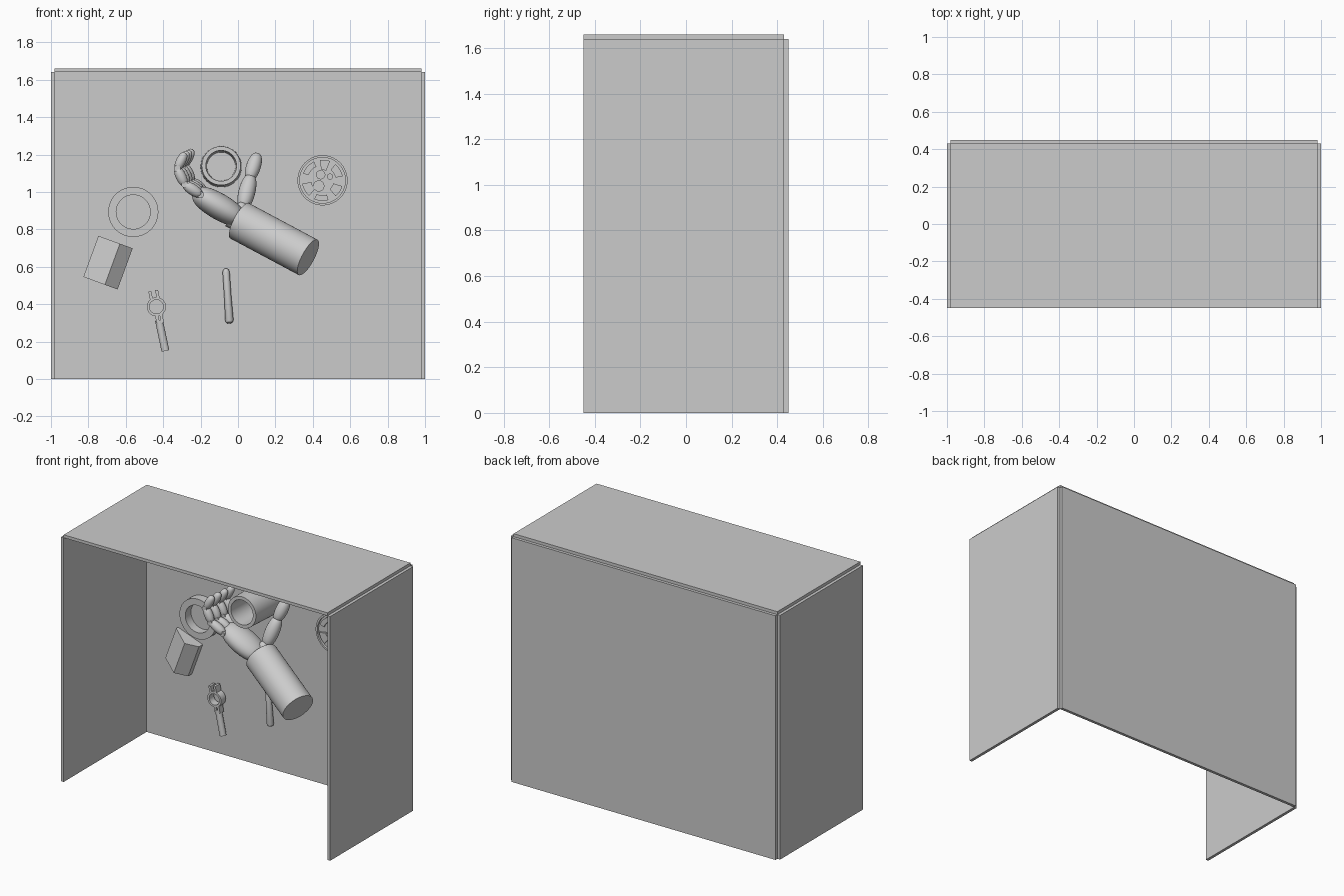
import bpy, bmesh
from math import cos, sin, pi
from mathutils import Vector

if "Cube" in bpy.data.objects:
    bpy.data.objects.remove(bpy.data.objects["Cube"])


def finish(name, bm, smooth=False):
    bmesh.ops.remove_doubles(bm, verts=bm.verts, dist=1e-5)
    bmesh.ops.recalc_face_normals(bm, faces=bm.faces)
    me = bpy.data.meshes.new(name)
    bm.to_mesh(me)
    bm.free()
    ob = bpy.data.objects.new(name, me)
    bpy.context.collection.objects.link(ob)
    if smooth:
        bpy.ops.object.select_all(action='DESELECT')
        ob.select_set(True)
        bpy.context.view_layer.objects.active = ob
        bpy.ops.object.shade_smooth_by_angle(angle=0.6)
    return ob


def box(name, lo, hi):
    bm = bmesh.new()
    bmesh.ops.create_cube(bm, size=1)
    for v in bm.verts:
        v.co = Vector(((a + b) / 2 + c * (b - a) for a, b, c in zip(lo, hi, v.co)))
    return finish(name, bm)


def lathe(name, p, q, profile, n=32, wide=1.0):
    """Turn (fraction along p-q, radius) points round the axis; wide stretches towards y."""
    p, q = Vector(p), Vector(q)
    w = (q - p).normalized()
    ref = Vector((0, 0, 1)) if abs(w.y) > 0.9 else Vector((0, 1, 0))
    v = (ref - w * ref.dot(w)).normalized()
    u = w.cross(v)
    bm = bmesh.new()
    rings = [[bm.verts.new(p.lerp(q, t) + r * (u * cos(2 * pi * i / n) + v * wide * sin(2 * pi * i / n)))
              for i in range(n)] for t, r in profile]
    for a, b in zip(rings, rings[1:]):
        for i in range(n):
            j = (i + 1) % n
            bm.faces.new((a[i], a[j], b[j], b[i]))
    return finish(name, bm, True)


def solid(name, p, q, r, n=32):
    return lathe(name, p, q, [(0, 0), (0, r), (1, r), (1, 0)], n)


def ring(name, p, q, ro, ri, n=48):
    return lathe(name, p, q, [(0, ri), (0, ro), (1, ro), (1, ri), (0, ri)], n)


def pod(name, p, q, r, n=20, wide=1.0):
    prof = [((1 - cos(pi * i / 12)) / 2, r * sin(pi * i / 12) ** 0.65 if 0 < i < 12 else 0) for i in range(13)]
    return lathe(name, p, q, prof, n, wide)


def prism(name, outline, y0, y1):
    """Extrude an x-z outline along y."""
    bm = bmesh.new()
    f = bm.faces.new([bm.verts.new((x, y0, z)) for x, z in outline])
    ext = bmesh.ops.extrude_face_region(bm, geom=[f])['geom']
    bmesh.ops.translate(bm, vec=(0, y1 - y0, 0), verts=[g for g in ext if isinstance(g, bmesh.types.BMVert)])
    return finish(name, bm)


# Booth panels
box("back_panel", (-0.98, 0.43, 0), (0.98, 0.45, 1.64))
box("top_panel", (-0.98, -0.45, 1.64), (0.98, 0.43, 1.66))
for s, side in ((-1, "left"), (1, "right")):
    box(side + "_panel", (min(s * .98, s), -0.45, 0), (max(s * .98, s), 0.43, 1.64))

# Forearm, wrist and palm
solid("forearm", (0.01, 0.235, 0.845), (0.375, 0.10, 0.65), 0.107, 64)
solid("wrist", (-0.04, 0.235, 0.87), (0.03, 0.23, 0.835), 0.06)
pod("palm", (0.03, 0.22, 0.845), (-0.235, 0.20, 1.0), 0.07, 32, 1.4)

# Four curled fingers, each three segments with joints
for i in range(4):
    y = 0.125 + 0.052 * i
    dx, dz = 0.013 * i, 0.006 * i
    pts = [(-0.20 + dx * .5, y + 0.01, 0.985 + dz), (-0.285 + dx, y, 1.04 + dz),
           (-0.325 + dx, y, 1.125 + dz), (-0.285 + dx, y + 0.01, 1.205 + dz)]
    for k in range(3):
        a, b = Vector(pts[k]), Vector(pts[k + 1])
        pod(f"finger_{i + 1}_segment_{k + 1}", a - (b - a) * 0.06, b + (b - a) * 0.06, 0.03 - 0.002 * k)
        solid(f"finger_{i + 1}_joint_{k + 1}", a - Vector((0, .02, 0)), a + Vector((0, .02, 0)), 0.018, 16)

# Thumb
pod("thumb_base", (-0.01, 0.22, 0.845), (0.03, 0.26, 0.94), 0.036)
pod("thumb_lower", (0.025, 0.26, 0.91), (0.07, 0.33, 1.09), 0.045)
pod("thumb_tip", (0.06, 0.32, 1.065), (0.105, 0.375, 1.205), 0.039)

# Held cup, open at the front and tapering to the back
lathe("cup", (-0.09, 0.17, 1.14), (-0.09, 0.43, 1.135),
      [(0, 0.082), (0, 0.104), (1, 0.11), (1, 0), (0.8, 0), (0.8, 0.076), (0, 0.082)], 48)

# Ring on the wall
ring("wall_ring", (-0.56, 0.37, 0.893), (-0.56, 0.43, 0.893), 0.134, 0.091, 64)

# Round medallion: rim, recessed plate and abstract raised patches
cx, cz = 0.452, 1.062
ring("medallion_rim", (cx, 0.37, cz), (cx, 0.43, cz), 0.134, 0.122, 64)
solid("medallion_plate", (cx, 0.385, cz), (cx, 0.43, cz), 0.125, 64)
for i, (a0, a1, r0, r1) in enumerate([(0.2, 0.9, .07, .11), (1.2, 1.7, .055, .11), (2.0, 2.8, .08, .11),
                                      (3.3, 4.0, .06, .11), (4.3, 5.0, .08, .11), (5.4, 6.0, .06, .11)]):
    arc = [a0 + (a1 - a0) * k / 8 for k in range(9)]
    pts = [(cx + r1 * cos(a), cz + r1 * sin(a)) for a in arc] + \
          [(cx + r0 * cos(a), cz + r0 * sin(a)) for a in reversed(arc)]
    prism(f"medallion_patch_{i + 1}", pts, 0.372, 0.39)
for i, (x, z, r) in enumerate([(-0.01, 0.03, .025), (-0.02, -0.03, .03), (0.04, 0.02, .016)]):
    solid(f"medallion_stud_{i + 1}", (cx + x, 0.372, cz + z), (cx + x, 0.39, cz + z), r, 20)

# Faceted block leaning on the wall: (across, y) section swept along its length
section = [(-.0975, .43), (-.0975, .41), (.025, .335), (.0975, .39), (.0975, .43)]
mid, along, across = Vector((-0.695, 0, 0.622)), Vector((0.344, 0, 0.939)), Vector((0.939, 0, -0.344))
bm = bmesh.new()
ends = [[bm.verts.new(mid + along * h + across * u + Vector((0, y, 0))) for u, y in section]
        for h in (-0.117, 0.117)]
for e in ends:
    bm.faces.new(e)
for i in range(5):
    j = (i + 1) % 5
    bm.faces.new((ends[0][i], ends[0][j], ends[1][j], ends[1][i]))
finish("faceted_block", bm)

# Rounded stick
lathe("stick", (-0.045, 0.408, 0.295), (-0.065, 0.408, 0.592),
      [(0, 0), (0.01, .012), (0.03, .019), (0.07, .022), (0.5, .019), (0.93, .019), (0.97, .015), (0.99, .009), (1, 0)], 20)

# Ring clamp with two prongs, stem and handle
ring("clamp_ring", (-0.436, 0.37, 0.386), (-0.436, 0.42, 0.386), 0.051, 0.037, 40)
dx, dz = -0.2, 0.98
for s, side in ((-1, "left"), (1, "right")):
    bx, bz = -0.445 + s * 0.018, 0.43 + s * 0.004
    w = 0.008
    prism(side + "_prong", [(bx - w, bz), (bx + w, bz), (bx + w + dx * .042, bz + dz * .042),
                            (bx - w + dx * .042, bz + dz * .042)], 0.37, 0.42)
    lx, lz = -0.424 + s * 0.012, 0.345
    prism(side + "_clamp_stem", [(lx - w, lz), (lx + w, lz), (lx + w + .008, lz - .045),
                                 (lx - w + .008, lz - .045)], 0.375, 0.415)
solid("clamp_handle", (-0.423, 0.395, 0.315), (-0.388, 0.395, 0.15), 0.021, 24)
